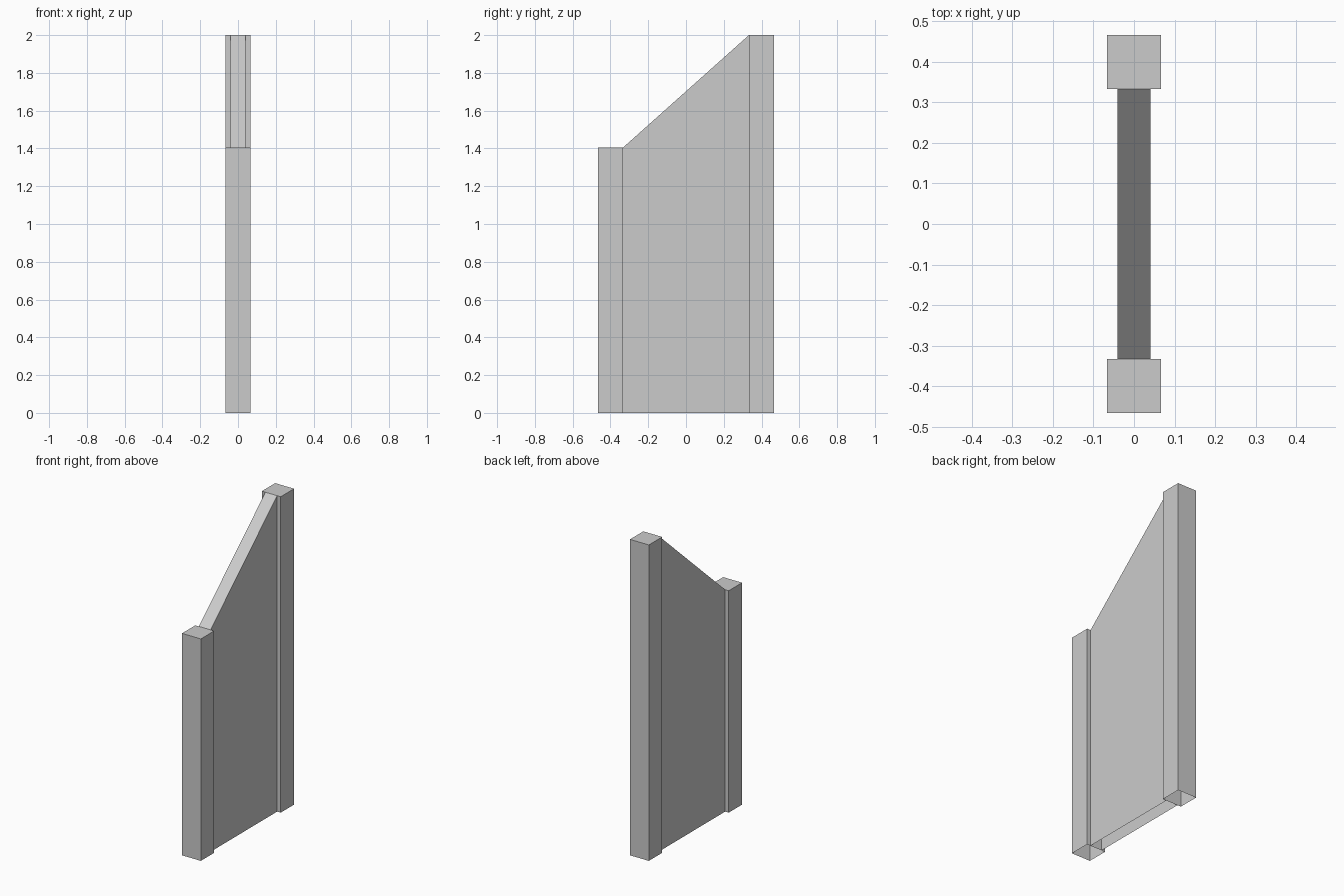
import bpy
import bmesh

cube = bpy.data.objects.get("Cube")
if cube:
    bpy.data.objects.remove(cube, do_unlink=True)

grey = bpy.data.materials.new("plain grey")
grey.use_nodes = True
colour = (0.6, 0.6, 0.6, 1)
grey.diffuse_color = colour
grey.node_tree.nodes["Principled BSDF"].inputs["Base Color"].default_value = colour

LOW, HIGH = 1.405, 2.0     # heights of the two posts
INNER, OUTER = 0.333, 0.466  # post faces along y


def open_block(name, half_width, y0, y1, z0, z1):
    """Hollow block without a bottom; its top runs from z0 at y0 to z1 at y1."""
    bm = bmesh.new()
    bmesh.ops.create_cube(bm, size=2)
    for v in bm.verts:
        back = v.co.y > 0
        top = v.co.z > 0
        v.co = (v.co.x * half_width, y1 if back else y0,
                (z1 if back else z0) if top else 0)
    bm.normal_update()
    bottom = [f for f in bm.faces if f.normal.z < -0.9]
    bmesh.ops.delete(bm, geom=bottom, context="FACES_ONLY")
    mesh = bpy.data.meshes.new(name)
    bm.to_mesh(mesh)
    bm.free()
    mesh.materials.append(grey)
    bpy.context.collection.objects.link(bpy.data.objects.new(name, mesh))


# Square posts and the thinner sloped panel between them
open_block("front_post", 0.066, -OUTER, -INNER, LOW, LOW)
open_block("back_post", 0.066, INNER, OUTER, HIGH, HIGH)
open_block("sloped_panel", 0.041, -INNER, INNER, LOW, HIGH)
